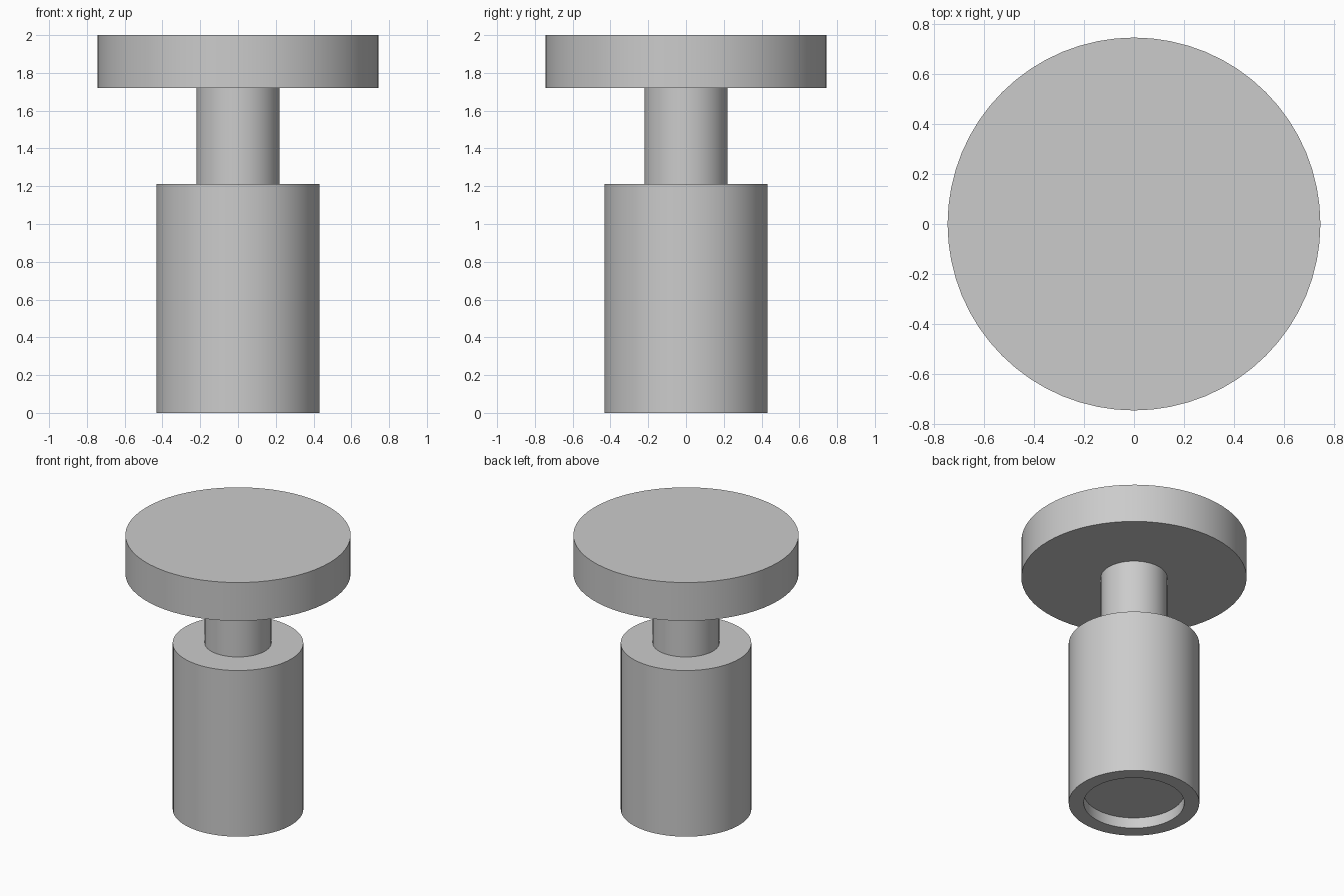
import bpy
import bmesh
import math

SEGMENTS = 64

cube = bpy.data.objects.get("Cube")
if cube:
    bpy.data.objects.remove(cube, do_unlink=True)

# Single grey finish
GREY = (0.6, 0.6, 0.6, 1.0)
grey = bpy.data.materials.new("plain grey")
grey.use_nodes = True
grey.diffuse_color = GREY
grey.node_tree.nodes["Principled BSDF"].inputs["Base Color"].default_value = GREY


def cylinder(name, radius, bottom, top, recess_radius=0, recess_depth=0):
    """Upright cylinder, optionally with a round recess in its underside."""
    bm = bmesh.new()
    bmesh.ops.create_cone(bm, cap_ends=True, segments=SEGMENTS,
                          radius1=radius, radius2=radius, depth=top - bottom)
    bmesh.ops.translate(bm, verts=bm.verts, vec=(0, 0, (top + bottom) / 2))
    if recess_radius:
        floor = min(bm.faces, key=lambda f: f.normal.z)
        # Inset the rim, then push the inner disc straight up
        bmesh.ops.inset_individual(bm, faces=[floor], use_even_offset=False, thickness=0.01)
        scale = recess_radius / max(v.co.xy.length for v in floor.verts)
        bmesh.ops.scale(bm, verts=floor.verts, vec=(scale, scale, 1))
        inner = bmesh.ops.extrude_discrete_faces(bm, faces=[floor])["faces"][0]
        bmesh.ops.translate(bm, verts=inner.verts, vec=(0, 0, recess_depth))
    mesh = bpy.data.meshes.new(name)
    bm.to_mesh(mesh)
    bm.free()
    mesh.materials.append(grey)
    obj = bpy.data.objects.new(name, mesh)
    bpy.context.collection.objects.link(obj)
    bpy.ops.object.select_all(action="DESELECT")
    obj.select_set(True)
    bpy.context.view_layer.objects.active = obj
    bpy.ops.object.shade_smooth_by_angle(angle=math.radians(30))
    return obj


# Body with a shallow recess underneath, narrow neck, wide head
cylinder("body", 0.432, 0, 1.212, recess_radius=0.333, recess_depth=0.078)
cylinder("neck", 0.22, 1.212, 1.72)
cylinder("head", 0.745, 1.72, 2)
